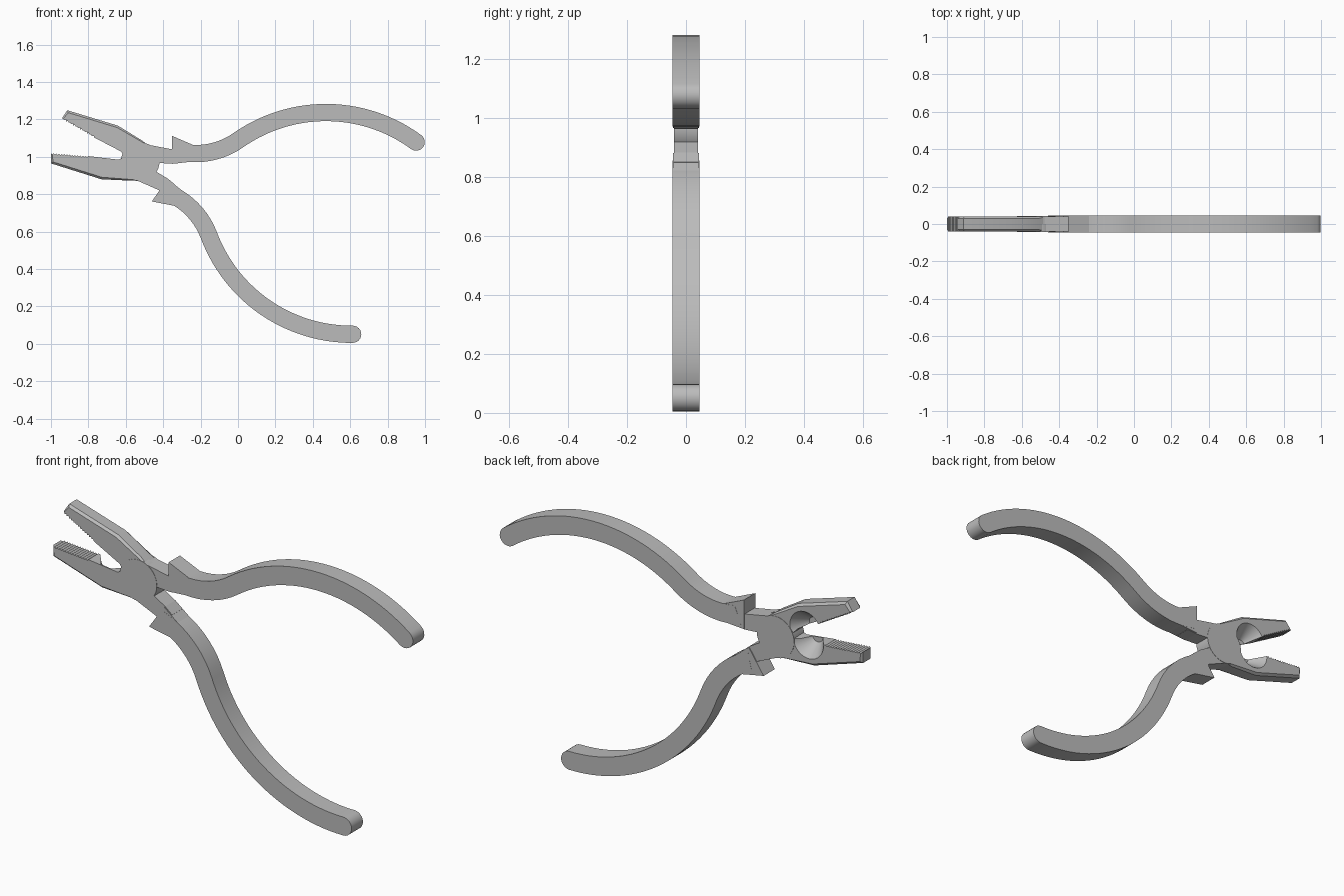
import bpy, bmesh, math
from mathutils import Vector

if "Cube" in bpy.data.objects:
    bpy.data.objects.remove(bpy.data.objects["Cube"], do_unlink=True)

steel = bpy.data.materials.new("grey steel")
steel.use_nodes = True
GREY = (0.5, 0.5, 0.5, 1)
steel.diffuse_color = GREY
steel.node_tree.nodes["Principled BSDF"].inputs["Base Color"].default_value = GREY

PIVOT = Vector((-0.52, 0, 0.972))
AXIS = Vector((math.cos(math.radians(17.2)), 0, -math.sin(math.radians(17.2))))


def reflect(co):
    """Mirror a point across the line through the pivot between the halves."""
    d = co - PIVOT
    along = AXIS * d.x * AXIS.x + AXIS * d.z * AXIS.z
    flat = Vector((d.x, 0, d.z))
    r = PIVOT + 2 * along - flat
    return Vector((r.x, co.y, r.z))


def finish(bm, name, mirrored):
    if mirrored:
        for v in bm.verts:
            v.co = reflect(v.co)
    bmesh.ops.recalc_face_normals(bm, faces=bm.faces)
    mesh = bpy.data.meshes.new(name)
    bm.to_mesh(mesh)
    bm.free()
    mesh.materials.append(steel)
    ob = bpy.data.objects.new(name, mesh)
    bpy.context.collection.objects.link(ob)
    return ob


def activate(ob):
    bpy.ops.object.select_all(action='DESELECT')
    ob.select_set(True)
    bpy.context.view_layer.objects.active = ob


def smooth(ob):
    activate(ob)
    bpy.ops.object.shade_smooth_by_angle(angle=math.radians(30))


def slab(points, y0, y1):
    """Extrude an x-z outline from y0 to y1."""
    bm = bmesh.new()
    face = bm.faces.new([bm.verts.new((x, y0, z)) for x, z in points])
    out = bmesh.ops.extrude_face_region(bm, geom=[face])
    for v in out["geom"]:
        if isinstance(v, bmesh.types.BMVert):
            v.co.y = y1
    return bm


def arc(cx, cz, r, a0, a1, n):
    angles = [math.radians(a0 + (a1 - a0) * i / n) for i in range(n + 1)]
    return [(cx + r * math.cos(a), cz + r * math.sin(a)) for a in angles]


def handle(name, mirrored, end):
    # Two tangent arcs swept to constant width with a round end
    cx, cz, R, r, w, joint = 0.47, 0.422, 0.815, 0.40, 0.046, 125
    a = math.radians(joint)
    kx, kz = cx + (R + r) * math.cos(a), cz + (R + r) * math.sin(a)
    e = math.radians(end)
    top = arc(kx, kz, r - w, 258, 305, 10) + arc(cx, cz, R + w, joint, end, 28)[1:]
    cap = arc(cx + R * math.cos(e), cz + R * math.sin(e), w, end, end - 180, 12)[1:-1]
    low = arc(cx, cz, R - w, end, joint, 28) + arc(kx, kz, r + w, 305, 256, 10)[1:]
    smooth(finish(slab(top + cap + low, -0.045, 0.045), name, mirrored))


def jaw(name, mirrored):
    # Outline with fine teeth on the gripping edge
    teeth, x0, x1, z0, z1 = 14, -1.0, -0.8, 1.02, 1.004
    grip = []
    for i in range(2 * teeth + 1):
        t = i / (2 * teeth)
        grip.append((x0 + (x1 - x0) * t, z0 + (z1 - z0) * t - 0.007 * (i % 2)))
    outline = grip + [(-0.64, 0.985), (-0.6, 1.0), (-0.52, 1.0), (-0.52, 0.875),
                      (-0.58, 0.873), (-0.73, 0.88), (-1.0, 0.965)]
    bm = slab(outline, -0.04, 0.04)

    # Chamfer the outer edges and tip
    def outer(v):
        return v.co.z < 0.97 or v.co.x < -0.999
    edges = [ed for ed in bm.edges if all(outer(v) for v in ed.verts)
             and abs(ed.verts[0].co.y - ed.verts[1].co.y) < 0.001
             and max(v.co.x for v in ed.verts) < -0.53]
    bmesh.ops.bevel(bm, geom=edges, offset=0.011, segments=1, affect='EDGES')
    ob = finish(bm, name, mirrored)

    # Conical cutting recess opening towards the back
    rings = [(-0.034, 0.028), (0.06, 0.098)]
    bm = bmesh.new()
    loops = [[bm.verts.new((x, y, z)) for x, z in arc(-0.705, 0.995, rad, 0, 352.5, 47)]
             for y, rad in rings]
    for i in range(48):
        j = (i + 1) % 48
        bm.faces.new((loops[0][i], loops[0][j], loops[1][j], loops[1][i]))
    for loop in loops:
        bm.faces.new(loop)
    cutter = finish(bm, "recess_cutter", mirrored)
    cutter.hide_render = True
    mod = ob.modifiers.new("recess", 'BOOLEAN')
    mod.operation = 'DIFFERENCE'
    mod.solver = 'EXACT'
    mod.object = cutter
    activate(ob)
    bpy.ops.object.modifier_apply(modifier=mod.name)
    bpy.data.objects.remove(cutter, do_unlink=True)
    smooth(ob)


# Each half: jaw, hinge disc, neck, finger guard and handle
for side, mirrored, end in (("lower", False, 53.7), ("upper", True, 55.2)):
    other = "lower" if mirrored else "upper"
    jaw(side + "_jaw", mirrored)
    y0, y1 = (0.0, 0.0415) if mirrored else (-0.0415, 0.0)
    disc = slab(arc(PIVOT.x - 0.003, PIVOT.z + 0.002, 0.103, 0, 354, 59), y0, y1)
    smooth(finish(disc, side + "_jaw_hinge_disc", mirrored))
    neck = [(-0.52, 1.072), (-0.34, 1.038), (-0.3, 1.03), (-0.3, 0.968),
            (-0.35, 0.963), (-0.43, 0.968), (-0.52, 0.95)]
    finish(slab(neck, -0.04, 0.04), other + "_neck", mirrored)
    guard = [(-0.352, 0.966), (-0.352, 1.112), (-0.232, 1.06), (-0.232, 0.974)]
    finish(slab(guard, -0.0445, 0.0445), other + "_finger_guard", mirrored)
    handle(other + "_handle", mirrored, end)
